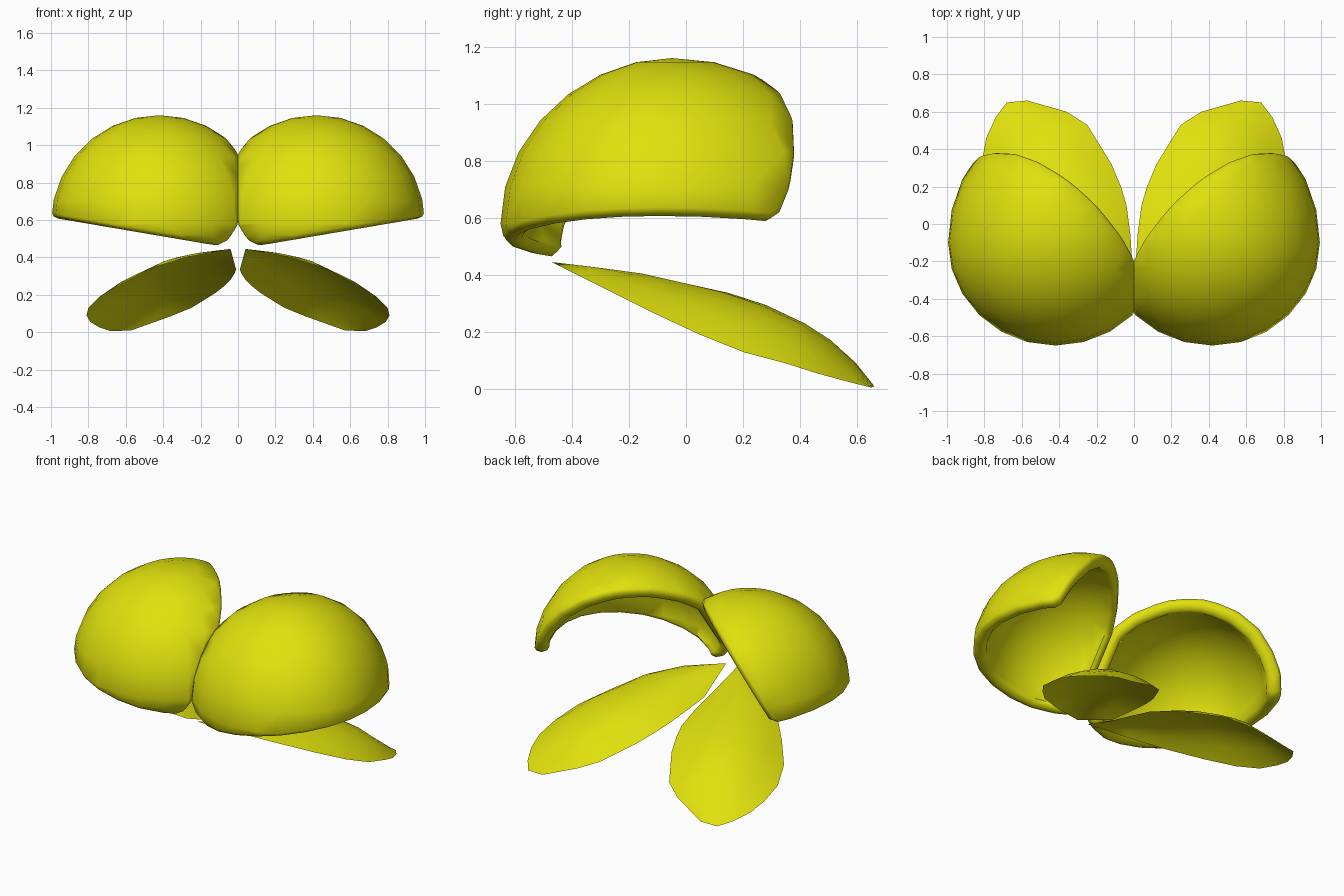
import bpy, bmesh
from mathutils import Vector
from mathutils.geometry import intersect_plane_plane

if "Cube" in bpy.data.objects:
    bpy.data.objects.remove(bpy.data.objects["Cube"])

yellow = bpy.data.materials.new("bright_yellow")
yellow.diffuse_color = (0.75, 0.75, 0.004, 1)
yellow.use_nodes = True
yellow.node_tree.nodes["Principled BSDF"].inputs["Base Color"].default_value = yellow.diffuse_color


def finish(bm, name, angle):
    """Turn a right-hand part into a smooth, mirrored object."""
    mesh = bpy.data.meshes.new(name)
    bm.to_mesh(mesh)
    bm.free()
    mesh.materials.append(yellow)
    ob = bpy.data.objects.new(name, mesh)
    bpy.context.collection.objects.link(ob)
    bpy.ops.object.select_all(action='DESELECT')
    ob.select_set(True)
    bpy.context.view_layer.objects.active = ob
    bpy.ops.object.shade_smooth_by_angle(angle=angle)
    mirror = ob.modifiers.new("mirror", 'MIRROR')
    mirror.use_mirror_merge = False
    return ob


# Wing cover: an uneven ellipsoid, top leaning back, flattened at the middle plane
bm = bmesh.new()
bmesh.ops.create_uvsphere(bm, u_segments=24, v_segments=14, radius=1)
for v in bm.verts:
    x, y, z = v.co
    v.co = (0.42 + 0.58 * x,
            -0.1 + y * (0.55 if y < 0 else 0.68) + 0.05 * max(z, 0) ** 2,
            0.58 + z * (0.58 if z > 0 else 0.28))
bmesh.ops.bisect_plane(bm, geom=bm.verts[:] + bm.edges[:] + bm.faces[:],
                       plane_co=(0, 0, 0), plane_no=(1, 0, 0))
for v in bm.verts:
    v.co.x = max(v.co.x, 0)

# Openings below and behind, with a small chamfer where they meet
low_n = Vector((0.17, 0, -1)).normalized()
back_n = Vector((-0.57, 0.63, -0.47)).normalized()
low_co = Vector((0, 0, 0.467))
back_co = Vector((0, -0.2, 0.91)) - 0.028 * back_n
corner_co, _ = intersect_plane_plane(low_co, low_n, back_co, back_n)
corner_n = (low_n + back_n).normalized()
cuts = [(low_co, low_n), (back_co, back_n), (corner_co - 0.012 * corner_n, corner_n)]
for co, no in cuts:
    bmesh.ops.bisect_plane(bm, geom=bm.verts[:] + bm.edges[:] + bm.faces[:],
                           plane_co=co, plane_no=no, clear_outer=True)
bmesh.ops.remove_doubles(bm, verts=bm.verts[:], dist=0.004)
bmesh.ops.recalc_face_normals(bm, faces=bm.faces[:])

# Inner skin: a smaller copy turned inside out
hub = Vector((0.42, -0.1, 0.6))
THICK = 0.14
rim = [e for e in bm.edges if e.is_boundary]
rim_pairs = [(e.verts[0], e.verts[1]) for e in rim]
rim_verts = {v for pair in rim_pairs for v in pair}
copy = bmesh.ops.duplicate(bm, geom=bm.verts[:] + bm.edges[:] + bm.faces[:])["geom"]
for v in [g for g in copy if isinstance(g, bmesh.types.BMVert)]:
    v.co = v.co.lerp(hub, THICK)
bmesh.ops.reverse_faces(bm, faces=[g for g in copy if isinstance(g, bmesh.types.BMFace)])

# Rounded lip joining both skins
rings = [{v: v for v in rim_verts}]
for inward, push in ((0.02, 0.017), (0.07, 0.027), (0.12, 0.017), (THICK, 0)):
    ring = {}
    for v in rim_verts:
        out = Vector()
        for co, no in cuts:
            if abs((v.co - co).dot(no)) < 0.005:
                out += no
        if out.length > 0:
            out.normalize()
        p = v.co.lerp(hub, inward) + push * out
        p.x = max(p.x, 0)
        ring[v] = bm.verts.new(p)
    rings.append(ring)
for a, b in zip(rings, rings[1:]):
    for p, q in rim_pairs:
        bm.faces.new((a[p], a[q], b[q], b[p]))
bmesh.ops.remove_doubles(bm, verts=bm.verts[:], dist=0.0005)
bmesh.ops.recalc_face_normals(bm, faces=bm.faces[:])
finish(bm, "wing_covers", 1.05)

# Hind wing: thin domed leaf between an outer and an inner edge
outer = [(.04, -.47, .445), (.28, -.38, .40), (.47, -.26, .34), (.62, -.10, .26),
         (.74, .05, .19), (.80, .20, .13), (.81, .35, .09), (.79, .46, .055),
         (.74, .57, .025), (.68, .65, .005)]
inner = [(.04, -.47, .445), (.01, -.20, .335), (.02, -.05, .31), (.04, .10, .28),
         (.07, .20, .25), (.12, .32, .21), (.20, .45, .16), (.25, .53, .13),
         (.36, .60, .085), (.57, .66, .01)]
bulge = [0, .055, .08, .10, .12, .125, .105, .075, .03, 0]
ACROSS = 6
bm = bmesh.new()
rows = []
for o, i, h in zip(outer, inner, bulge):
    row = []
    for k in range(ACROSS + 1):
        t = k / ACROSS
        p = Vector(o).lerp(Vector(i), t)
        p.z += h * 4 * t * (1 - t)
        row.append(bm.verts.new(p))
    rows.append(row)
for a, b in zip(rows, rows[1:]):
    for k in range(ACROSS):
        bm.faces.new((a[k], b[k], b[k + 1], a[k + 1]))
bmesh.ops.remove_doubles(bm, verts=bm.verts[:], dist=0.0005)
bm.normal_update()
if sum(f.normal.z for f in bm.faces) < 0:
    bmesh.ops.reverse_faces(bm, faces=bm.faces[:])
finish(bm, "hind_wings", 1.05)
